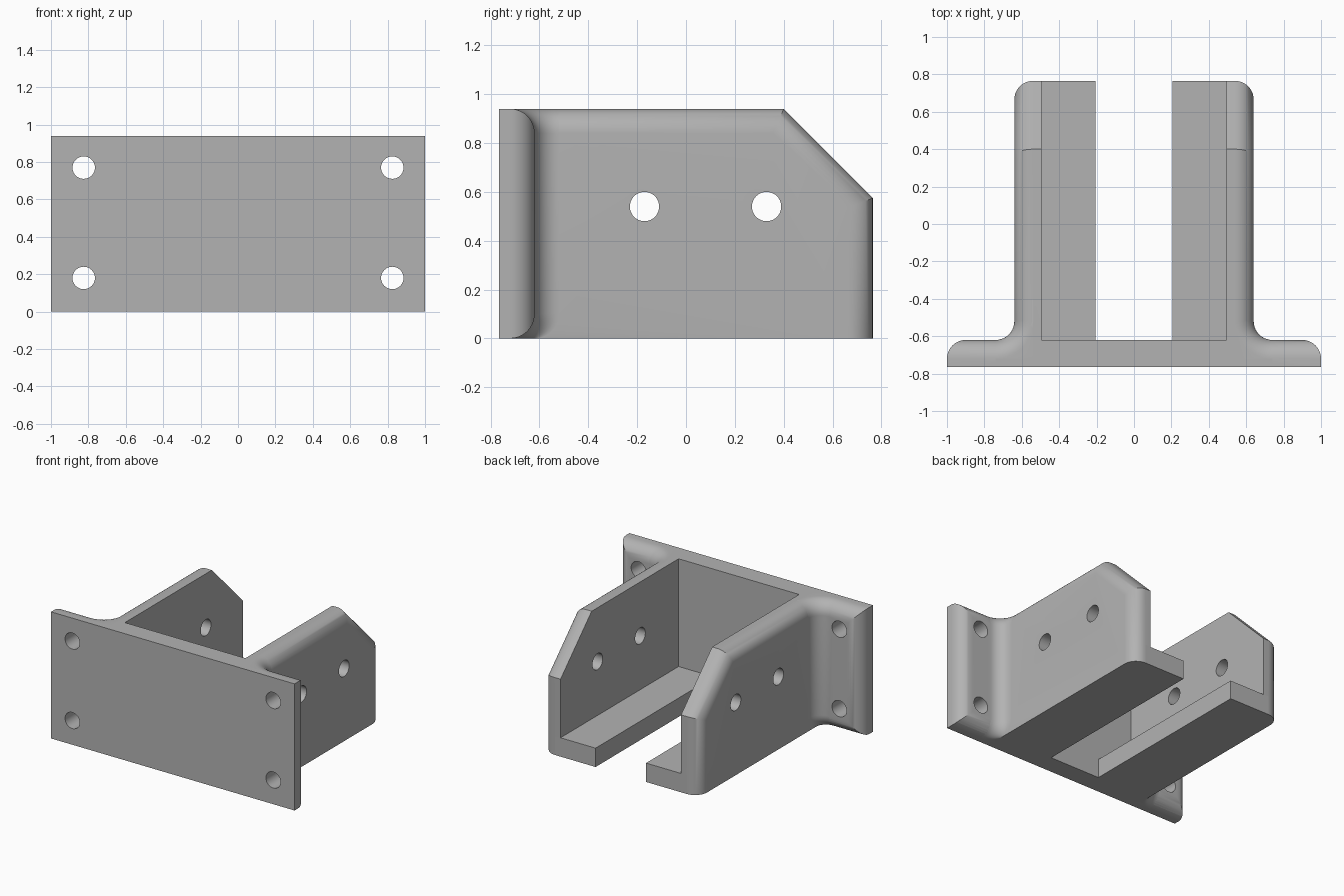
import bpy, bmesh
from math import cos, sin, pi, radians
from mathutils import Matrix, Vector

default = bpy.data.objects.get("Cube")
if default:
    bpy.data.objects.remove(default)

H, R, SEG = 0.94, 0.1, 10          # height, fillet radius, fillet segments
FRONT, FACE, BACK = -0.765, -0.62, 0.765
INNER, OUTER, LEDGE = 0.495, 0.64, 0.207

grey = bpy.data.materials.new("plain_grey")
grey.use_nodes = True
grey.diffuse_color = (0.45, 0.45, 0.45, 1)
grey.node_tree.nodes["Principled BSDF"].inputs["Base Color"].default_value = grey.diffuse_color


def finish(name, bm):
    bmesh.ops.recalc_face_normals(bm, faces=bm.faces)
    mesh = bpy.data.meshes.new(name)
    bm.to_mesh(mesh)
    bm.free()
    mesh.materials.append(grey)
    ob = bpy.data.objects.new(name, mesh)
    bpy.context.collection.objects.link(ob)
    return ob


def loft(name, rings, round_edge=None):
    """Closed solid through matching rings; round_edge picks edges to fillet."""
    bm = bmesh.new()
    loops = [[bm.verts.new(p) for p in ring] for ring in rings]
    for a, b in zip(loops, loops[1:]):
        for i in range(len(a)):
            j = (i + 1) % len(a)
            bm.faces.new((a[i], a[j], b[j], b[i]))
    bm.faces.new(loops[0])
    bm.faces.new(loops[-1])
    if round_edge:
        edges = [e for e in bm.edges if round_edge(*[v.co for v in e.verts])]
        bmesh.ops.bevel(bm, geom=edges, offset=R, offset_type='OFFSET', segments=SEG,
                        profile=0.5, affect='EDGES', clamp_overlap=False)
    return finish(name, bm)


def box(name, x, y, z, round_edge=None):
    ring = lambda h: [(x[0], y[0], h), (x[1], y[0], h), (x[1], y[1], h), (x[0], y[1], h)]
    return loft(name, [ring(z[0]), ring(z[1])], round_edge)


def pin(name, centre, axis):
    bm = bmesh.new()
    bmesh.ops.create_cone(bm, cap_ends=True, segments=40, radius1=0.06, radius2=0.06, depth=0.4,
                          matrix=Matrix.Translation(centre) @ Matrix.Rotation(pi / 2, 4, axis))
    return finish(name, bm)


def combine(body, tool, operation):
    mod = body.modifiers.new("combine", 'BOOLEAN')
    mod.object, mod.operation, mod.solver = tool, operation, 'EXACT'
    bpy.context.view_layer.objects.active = body
    bpy.ops.object.modifier_apply(modifier=mod.name)
    bpy.data.objects.remove(tool)


# Mounting plate half, filleted around its back face
near = lambda a, b: abs(a - b) < 1e-4
body = box("bracket", (0, 1), (FRONT, FACE), (0, H),
           lambda a, b: near(a.y, FACE) and near(b.y, FACE) and a.x + b.x > 0.5)

# Square middle of the plate
middle = box("plate_middle", (0, OUTER - R), (FRONT + 0.02, FACE), (0, H))

# Side wall with a sloped corner, filleted around its outer face
side = [(FACE - 0.06, 0), (BACK, 0), (BACK, H - BACK + 0.4), (0.4, H), (FACE - 0.06, H)]
wall = loft("side_wall", [[(x, y, z) for y, z in side] for x in (INNER, OUTER)],
            lambda a, b: near(a.x, OUTER) and near(b.x, OUTER) and a.z + b.z > 0.1
            and a.y + b.y > FACE * 2)

# Floor ledge
ledge = box("floor_ledge", (LEDGE, OUTER - R), (FACE - 0.06, BACK), (0, 0.14))


# Concave fillet between plate and wall, following their rounded edges
def fillet_ring(z, d, top):
    cx, cy = OUTER + R, FACE + R - (0 if top else d)
    r = R + (d if top else 0)
    arc = [(cx - r * sin(t), cy - r * cos(t), z)
           for t in [pi / 2 * i / SEG for i in range(SEG + 1)]]
    return arc + [(OUTER - R - 0.02, cy, z), (OUTER - R - 0.02, FRONT + 0.02, z),
                  (cx, FRONT + 0.02, z)]


steps = [pi / 2 * i / SEG for i in range(SEG + 1)]
rings = [fillet_ring(R - R * cos(t), R - R * sin(t), False) for t in steps]
rings += [fillet_ring(H - R + R * sin(t), R - R * cos(t), True) for t in steps]
fillet = loft("corner_fillet", rings)

for part in (middle, wall, ledge, fillet):
    combine(body, part, 'UNION')

# Screw holes through the plate and the wall
for z in (0.18, 0.77):
    combine(body, pin("plate_hole", Vector((0.825, FACE - 0.07, z)), 'X'), 'DIFFERENCE')
for y in (-0.17, 0.33):
    combine(body, pin("wall_hole", Vector((OUTER - 0.07, y, 0.54)), 'Y'), 'DIFFERENCE')

# Remove the centre face and mirror to the other side
bm = bmesh.new()
bm.from_mesh(body.data)
bmesh.ops.delete(bm, geom=[f for f in bm.faces if all(abs(v.co.x) < 1e-4 for v in f.verts)],
                 context='FACES')
bm.to_mesh(body.data)
bm.free()
body.modifiers.new("mirror", 'MIRROR')
bpy.context.view_layer.objects.active = body
body.select_set(True)
bpy.ops.object.modifier_apply(modifier="mirror")
bpy.ops.object.shade_smooth_by_angle(angle=radians(30))
